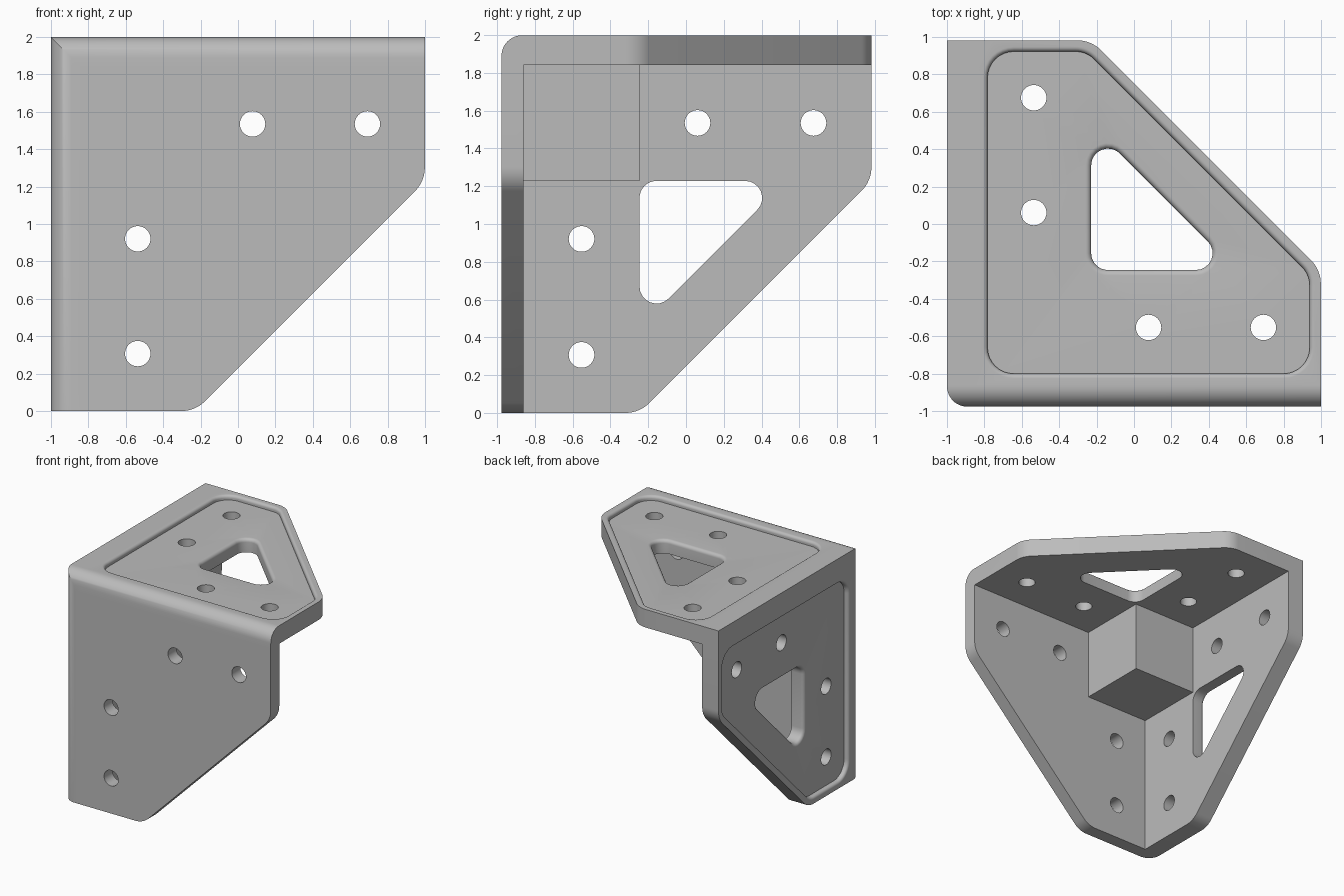
import bpy, bmesh, math
from mathutils import Vector

if "Cube" in bpy.data.objects:
    bpy.data.objects.remove(bpy.data.objects["Cube"], do_unlink=True)

U = 0.307                                # layout pitch
FULL, STEP = 6 * U, 2 * U                # plate reach, inner block size
THIN, THICK = 0.117, 0.157               # front plate, recessed plates
INNER = Vector((-0.843, -0.86, 1.842))   # inside corner of the three plates

# Plate frames: two in-plane directions and the outward normal
X, Y, Z = Vector((1, 0, 0)), Vector((0, 1, 0)), Vector((0, 0, 1))
TOP, LEFT, FRONT = (X, Y, Z), (Y, -Z, -X), (X, -Z, -Y)

grey = bpy.data.materials.new("plain grey")
grey.use_nodes = True
grey.diffuse_color = (0.5, 0.5, 0.5, 1)
grey.node_tree.nodes["Principled BSDF"].inputs["Base Color"].default_value = (0.5, 0.5, 0.5, 1)


def rounded(corners, radii, grow=0.0, steps=8):
    """Convex outline, counter-clockwise, grown outward and with round corners."""
    pts = [Vector(c) for c in corners]
    out = []
    for i, p in enumerate(pts):
        d0 = (p - pts[i - 1]).normalized()
        d1 = (pts[(i + 1) % len(pts)] - p).normalized()
        n0, n1 = Vector((d0.y, -d0.x)), Vector((d1.y, -d1.x))
        miter = (n0 + n1) / (1 + n0.dot(n1))
        r = radii[i]
        if r == 0:
            out.append(p + miter * grow)
            continue
        centre = p - miter * r
        turn = n0.angle(n1)
        start = math.atan2(n0.y, n0.x)
        for k in range(steps + 1):
            a = start + turn * k / steps
            out.append(centre + Vector((math.cos(a), math.sin(a))) * (r + grow))
    return out


def loft(name, frame, layers):
    """Solid through (height, outline) layers in a plate frame."""
    a, b, n = frame
    bm = bmesh.new()
    rings = [[bm.verts.new(INNER + a * p.x + b * p.y + n * h) for p in ring] for h, ring in layers]
    for low, high in zip(rings, rings[1:]):
        for i in range(len(low)):
            j = (i + 1) % len(low)
            bm.faces.new((low[i], low[j], high[j], high[i]))
    bm.faces.new(rings[0])
    bm.faces.new(rings[-1])
    bmesh.ops.recalc_face_normals(bm, faces=bm.faces)
    mesh = bpy.data.meshes.new(name)
    bm.to_mesh(mesh)
    bm.free()
    mesh.materials.append(grey)
    obj = bpy.data.objects.new(name, mesh)
    bpy.context.collection.objects.link(obj)
    return obj


def combine(body, tool, operation):
    mod = body.modifiers.new("combine", "BOOLEAN")
    mod.operation, mod.solver, mod.object = operation, "EXACT", tool
    bpy.context.view_layer.objects.active = body
    bpy.ops.object.modifier_apply(modifier=mod.name)
    bpy.data.objects.remove(tool, do_unlink=True)


def plate(name, frame, back_a, back_b, thickness):
    corners = [(-back_a, -back_b), (FULL, -back_b), (FULL, STEP), (STEP, FULL), (-back_a, FULL)]
    ring = rounded(corners, [0, 0, 0.18, 0.18, 0])
    return loft(name, frame, [(0, ring), (thickness, ring)])


def lipped_cutter(frame, corners, radii, inset, bottom, lip_top, lip):
    """Cutter that flares in a quarter round at its mouth."""
    layers = [(bottom, rounded(corners, radii, -inset))]
    for k in range(7):
        t = math.pi / 2 * k / 6
        layers.append((lip_top - lip + lip * math.sin(t),
                       rounded(corners, radii, lip * (1 - math.cos(t)) - inset)))
    layers.append((lip_top + 0.1, layers[-1][1]))
    return loft("cutter", frame, layers)


# Three plates and the inner corner block
bracket = plate("corner_bracket", FRONT, THICK, THICK, THIN)
combine(bracket, plate("left_plate", LEFT, THIN, THICK, THICK), "UNION")
combine(bracket, plate("top_plate", TOP, THICK, THIN, THICK), "UNION")
e = 0.05
block = rounded([(-e, -e), (STEP, -e), (STEP, STEP), (-e, STEP)], [0] * 4)
combine(bracket, loft("corner_block", TOP, [(-STEP, block), (e, block)]), "UNION")

# Round the two outer edges of the front plate
far = FULL + 0.3
for frame, back in ((TOP, THICK), (LEFT, THIN)):
    if frame is TOP:
        corners, radii = [(-THICK, -THIN), (far, -THIN), (far, far), (-THICK, far)], [0.11, 0, 0, 0]
        low, high = -far, THICK + 0.1
    else:
        corners, radii = [(-THIN, -THICK), (far, -THICK), (far, far), (-THIN, far)], [0.11, 0, 0, 0]
        low, high = -far, THICK + 0.1
    ring = rounded(corners, radii, 0, 12)
    combine(bracket, loft("envelope", frame, [(low, ring), (high, ring)]), "INTERSECT")

# Shallow recess and triangular window in the top and left plates
outline = [(0, 0), (FULL, 0), (FULL, STEP), (STEP, FULL), (0, FULL)]
reach = 4.53 * U
window = [(STEP, STEP), (reach, STEP), (STEP, reach)]
for frame in (TOP, LEFT):
    combine(bracket, lipped_cutter(frame, outline, [0.2] * 5, 0.06, THIN, THICK, 0.025), "DIFFERENCE")
    combine(bracket, lipped_cutter(frame, window, [0.09] * 3, 0, -0.1, THIN, 0.03), "DIFFERENCE")

# Four bolt holes in each plate
for frame in (TOP, LEFT, FRONT):
    for a, b in ((1, 3), (1, 5), (3, 1), (5, 1)):
        ring = [Vector((a * U + 0.068 * math.cos(t), b * U + 0.068 * math.sin(t)))
                for t in (math.tau * k / 32 for k in range(32))]
        combine(bracket, loft("bolt_hole", frame, [(-0.1, ring), (0.3, ring)]), "DIFFERENCE")

# Smooth the rounds, keep the edges sharp
bpy.ops.object.select_all(action="DESELECT")
bracket.select_set(True)
bpy.context.view_layer.objects.active = bracket
bpy.ops.object.shade_smooth_by_angle(angle=math.radians(30))
